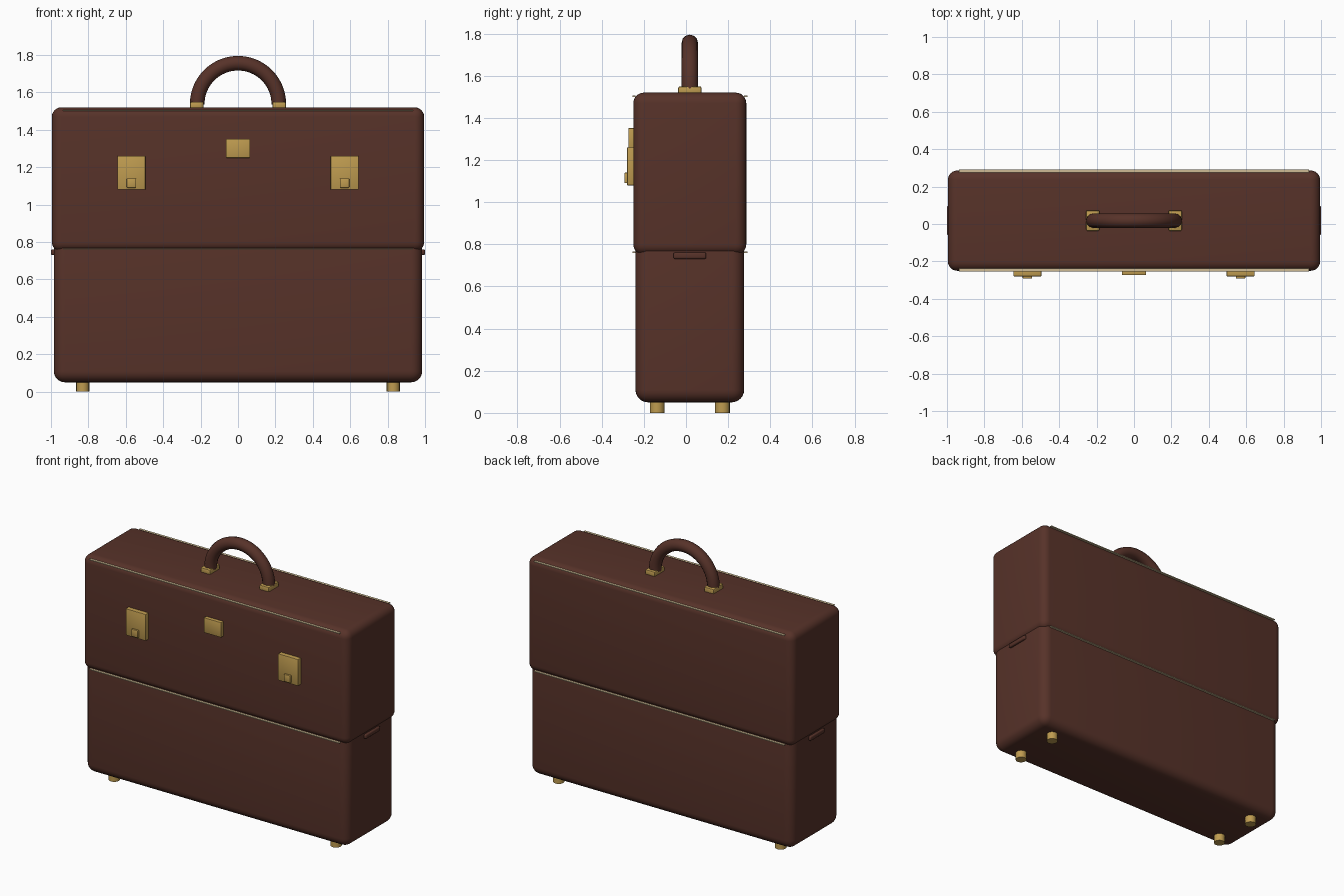
import bpy, math
from mathutils import Vector

if "Cube" in bpy.data.objects:
    bpy.data.objects.remove(bpy.data.objects["Cube"])


def material(name, color):
    m = bpy.data.materials.new(name)
    m.use_nodes = True
    m.diffuse_color = (*color, 1)
    m.node_tree.nodes["Principled BSDF"].inputs["Base Color"].default_value = (*color, 1)
    return m


leather = material("brown leather", (0.095, 0.032, 0.022))
brass = material("brass", (0.52, 0.33, 0.08))
thread = material("cream thread", (0.62, 0.5, 0.3))
MID_Y = 0.018


def finish(name, mat):
    obj = bpy.context.object
    obj.name = name
    obj.data.materials.append(mat)
    return obj


def box(name, low, high, mat, bevel=0.0, segments=2):
    """Box between two corners, with rounded edges."""
    low, high = Vector(low), Vector(high)
    bpy.ops.mesh.primitive_cube_add(size=1, location=(low + high) / 2)
    obj = finish(name, mat)
    obj.scale = high - low
    bpy.ops.object.transform_apply(location=False, rotation=False, scale=True)
    if bevel:
        mod = obj.modifiers.new("rounding", "BEVEL")
        mod.width, mod.segments = bevel, segments
        bpy.ops.object.modifier_apply(modifier=mod.name)
        bpy.ops.object.shade_smooth_by_angle(angle=math.radians(35))
    return obj


# Case body and the slightly wider lid over it
box("case_body", (-0.985, -0.24, 0.05), (0.985, 0.276, 0.82), leather, 0.06, 6)
box("case_lid", (-0.995, -0.25, 0.75), (0.995, 0.286, 1.52), leather, 0.05, 6)

# Stitch lines along the upper and lower lid edges, front and back
for side, y in (("front", -0.247), ("back", 0.283)):
    for level, z in (("upper", 1.503), ("lower", 0.762)):
        box(f"{side}_{level}_stitching", (-0.935, y - 0.008, z - 0.003),
            (0.935, y + 0.008, z + 0.003), thread)

# Parts that repeat on the left and right
for side, s in (("right", -1), ("left", 1)):
    x = s * 0.57
    box(f"{side}_latch_plate", (x - 0.075, -0.28, 1.08), (x + 0.075, -0.24, 1.26), brass, 0.004)
    box(f"{side}_latch_button", (x - 0.025, -0.292, 1.09), (x + 0.025, -0.27, 1.14), brass, 0.004)
    x = s * 0.22
    box(f"{side}_handle_base", (x - 0.036, MID_Y - 0.055, 1.51),
        (x + 0.036, MID_Y + 0.055, 1.55), brass, 0.008)
    x = s * 0.985
    box(f"{side}_side_tab", (x - 0.015, MID_Y - 0.078, 0.731),
        (x + 0.015, MID_Y + 0.078, 0.761), leather, 0.008, 3)
    for end, y in (("front", -0.137), ("back", 0.173)):
        bpy.ops.mesh.primitive_cylinder_add(vertices=16, radius=0.035, depth=0.06,
                                            location=(s * 0.83, y, 0.03))
        finish(f"{side}_{end}_foot", brass)
        bpy.ops.object.shade_smooth_by_angle(angle=math.radians(35))

# Central lock plate
box("centre_lock", (-0.065, -0.274, 1.25), (0.065, -0.24, 1.352), brass, 0.004)

# Half-ring handle swept along an arc
curve = bpy.data.curves.new("handle_arc", "CURVE")
curve.dimensions = "3D"
curve.bevel_depth, curve.bevel_resolution = 0.039, 4
curve.use_fill_caps = True
arc = curve.splines.new("POLY")
STEPS = 32
arc.points.add(STEPS)
for i, point in enumerate(arc.points):
    a = math.pi * i / STEPS
    point.co = (0.218 * math.cos(a), MID_Y, 1.538 + 0.218 * math.sin(a), 1)
handle = bpy.data.objects.new("handle", curve)
bpy.context.collection.objects.link(handle)
bpy.ops.object.select_all(action="DESELECT")
handle.select_set(True)
bpy.context.view_layer.objects.active = handle
bpy.ops.object.convert(target="MESH")
finish("handle", leather)
bpy.ops.object.shade_smooth_by_angle(angle=math.radians(40))
